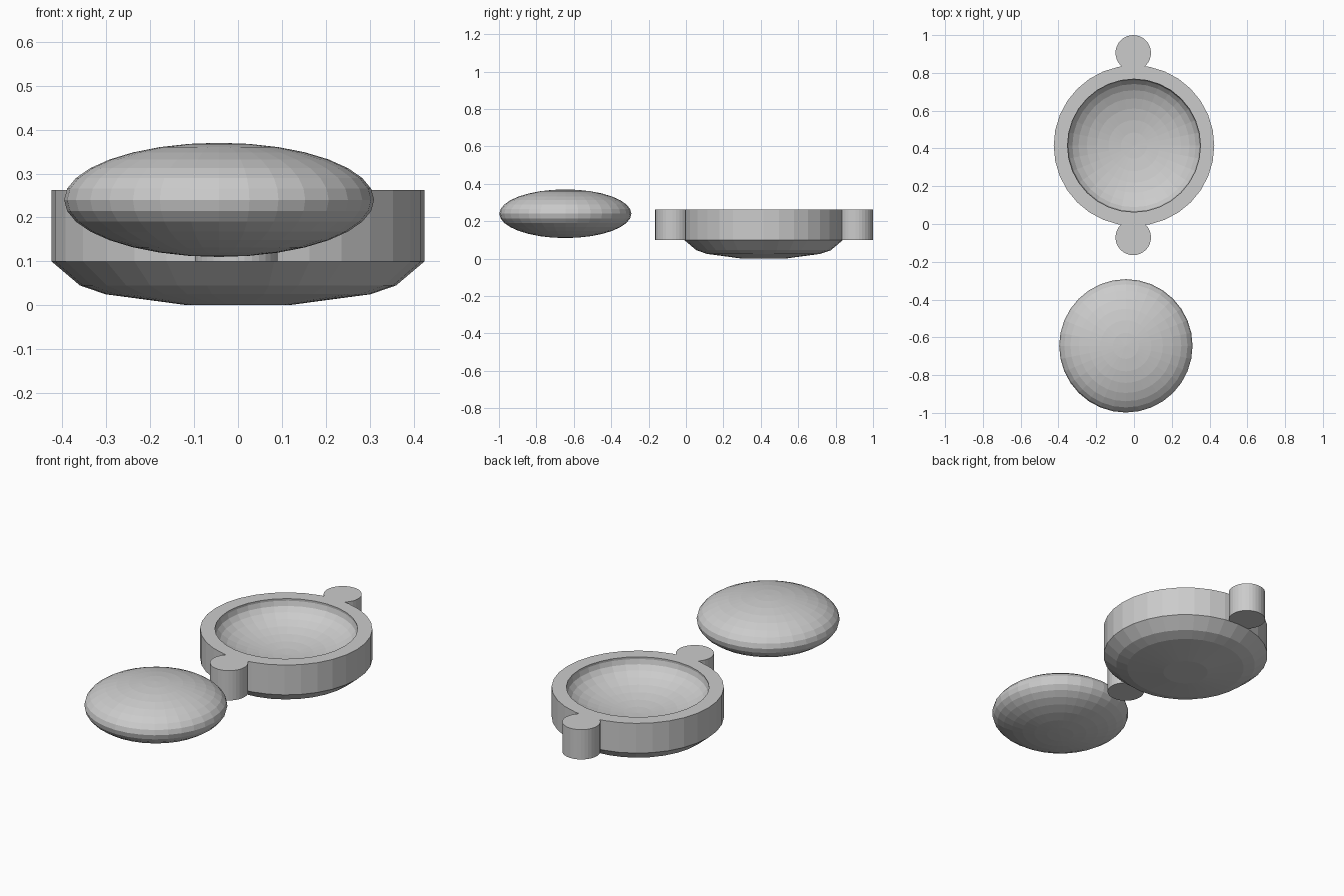
import bpy, bmesh
from math import sin, cos, pi
from mathutils import Matrix

if "Cube" in bpy.data.objects:
    bpy.data.objects.remove(bpy.data.objects["Cube"])

SIDES = 32


def make_object(name, bm):
    bmesh.ops.recalc_face_normals(bm, faces=bm.faces)
    mesh = bpy.data.meshes.new(name)
    bm.to_mesh(mesh)
    bm.free()
    obj = bpy.data.objects.new(name, mesh)
    bpy.context.collection.objects.link(obj)
    return obj


def lathe(name, profile, x, y):
    """Revolve (radius, z) points, with both ends on the axis."""
    bm = bmesh.new()
    verts = [bm.verts.new((r, 0, z)) for r, z in profile]
    edges = [bm.edges.new(p) for p in zip(verts, verts[1:])]
    bmesh.ops.spin(bm, geom=verts + edges, cent=(0, 0, 0), axis=(0, 0, 1),
                   angle=2 * pi, steps=SIDES, use_duplicate=False)
    bmesh.ops.remove_doubles(bm, verts=bm.verts, dist=1e-4)
    bmesh.ops.translate(bm, verts=bm.verts, vec=(x, y, 0))
    return make_object(name, bm)


def lug(name, y):
    bm = bmesh.new()
    bmesh.ops.create_cone(bm, cap_ends=True, segments=SIDES, radius1=0.094,
                          radius2=0.094, depth=0.162,
                          matrix=Matrix.Translation((-0.004, y, 0.181)))
    return make_object(name, bm)


# Dish: shallow faceted underside, upright wall, flat rim, hollow bowl
underside = [(0, 0), (0.115, 0), (0.302, 0.025), (0.36, 0.045),
             (0.425, 0.1), (0.425, 0.262)]
bowl = [(0.352, 0.262)] + [
    (0.353 * cos(i * pi / 16), 0.25 - 0.13 * sin(i * pi / 16)) for i in range(8)
] + [(0, 0.12)]
dish = lathe("dish", underside + bowl, 0, 0.415)

# Round lugs at the front and back, merged into the wall
for name, y in (("front_lug", -0.071), ("back_lug", 0.906)):
    tab = lug(name, y)
    mod = dish.modifiers.new(name, 'BOOLEAN')
    mod.operation = 'UNION'
    mod.solver = 'EXACT'
    mod.object = tab
    tab.hide_render = True
    tab.hide_set(True)

# Flattened ball lying in front of the dish
bm = bmesh.new()
bmesh.ops.create_uvsphere(bm, u_segments=SIDES, v_segments=16, radius=1)
bmesh.ops.scale(bm, verts=bm.verts, vec=(0.353, 0.353, 0.13))
bmesh.ops.translate(bm, verts=bm.verts, vec=(-0.043, -0.645, 0.24))
make_object("lens", bm)
